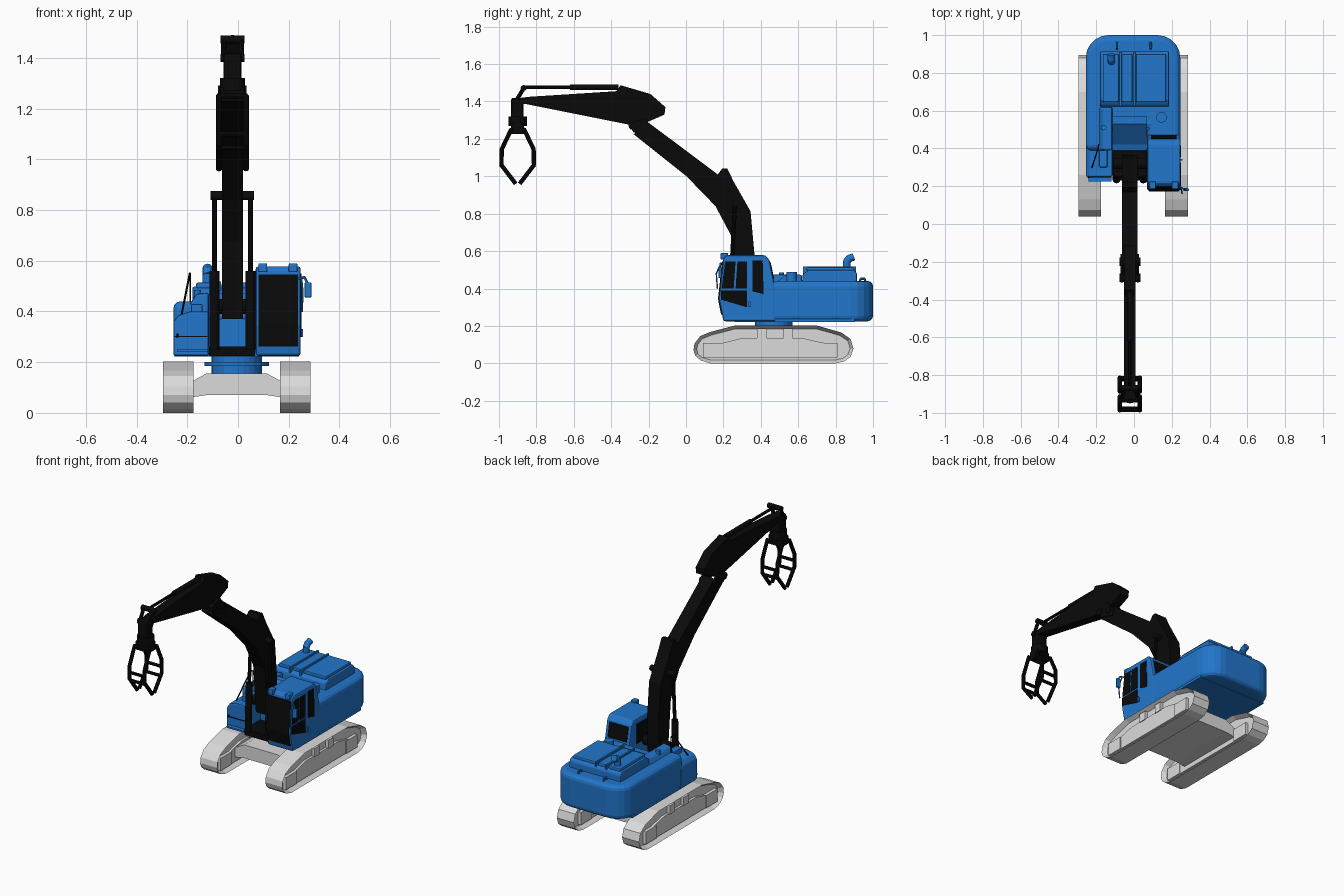
import bpy, bmesh, math
from mathutils import Vector, Matrix

if "Cube" in bpy.data.objects:
    bpy.data.objects.remove(bpy.data.objects["Cube"])


def material(name, rgb):
    m = bpy.data.materials.new(name)
    m.use_nodes = True
    m.diffuse_color = (*rgb, 1)
    m.node_tree.nodes["Principled BSDF"].inputs["Base Color"].default_value = (*rgb, 1)
    return m


BLUE = material("body blue", (0.016, 0.18, 0.6))
BLACK = material("arm black", (0.003, 0.003, 0.003))
GREY = material("track grey", (0.72, 0.71, 0.71))
AXES = {"x": lambda p, a: (a, p[0], p[1]),
        "y": lambda p, a: (p[0], a, p[1]),
        "z": lambda p, a: (p[0], p[1], a)}


def finish(name, bm, mat, bevel=0, segments=2):
    bmesh.ops.recalc_face_normals(bm, faces=bm.faces)
    me = bpy.data.meshes.new(name)
    bm.to_mesh(me)
    bm.free()
    me.materials.append(mat)
    ob = bpy.data.objects.new(name, me)
    bpy.context.collection.objects.link(ob)
    if bevel:
        mod = ob.modifiers.new("bevel", "BEVEL")
        mod.width, mod.segments = bevel, segments
        mod.limit_method, mod.angle_limit = "ANGLE", math.radians(35)
    return ob


def prism(name, pts, lo, hi, mat, axis="x", bevel=0, segments=2, recess=None):
    """Extrude a flat outline along an axis, optionally sinking both ends."""
    bm = bmesh.new()
    put = AXES[axis]
    a = [bm.verts.new(put(p, lo)) for p in pts]
    b = [bm.verts.new(put(p, hi)) for p in pts]
    ends = [bm.faces.new(a), bm.faces.new(b)]
    for i in range(len(pts)):
        j = (i + 1) % len(pts)
        bm.faces.new((a[i], a[j], b[j], b[i]))
    if recess:
        bmesh.ops.recalc_face_normals(bm, faces=bm.faces)
        for f in ends:
            bmesh.ops.inset_region(bm, faces=[f], thickness=recess[0])
            bmesh.ops.translate(bm, verts=f.verts, vec=f.normal * -recess[1])
    return finish(name, bm, mat, bevel, segments)


def box(name, x, y, z, mat, bevel=0):
    return prism(name, [(x[0], y[0]), (x[1], y[0]), (x[1], y[1]), (x[0], y[1])],
                 z[0], z[1], mat, "z", bevel)


def rod(name, path, r, mat, sides=10):
    """Chain of round bars through the path points."""
    bm = bmesh.new()
    for p, q in zip(path, path[1:]):
        p, q = Vector(p), Vector(q)
        d = q - p
        m = Matrix.Translation((p + q) / 2) @ d.to_track_quat("Z", "Y").to_matrix().to_4x4()
        bmesh.ops.create_cone(bm, cap_ends=True, segments=sides, radius1=r, radius2=r,
                              depth=d.length + r * 0.5 * (len(path) > 2), matrix=m)
    return finish(name, bm, mat)


# Tracks with sunken sides and roller frames
track = [(.04, .07), (.045, .105), (.075, .145), (.13, .168), (.26, .202), (.7, .202),
         (.83, .165), (.88, .13), (.895, .08), (.88, .035), (.845, .01), (.8, 0),
         (.13, 0), (.08, .015), (.05, .04)]
beam = [(.16, .03), (.78, .03), (.78, .1), (.62, .135), (.3, .135), (.16, .1)]
for side, cx in (("left", .225), ("right", -.235)):
    prism(side + "_track", track, cx - .06, cx + .06, GREY, recess=(.018, .03))
    prism(side + "_roller_frame", beam, cx - .045, cx + .045, GREY)
    for end, y in (("front", .09), ("rear", .7)):
        box(f"{side}_{end}_track_block", (cx - .05, cx + .05), (y, y + .11), (.03, .11), GREY)
    for i in range(2):
        box(f"{side}_carrier_{i}", (cx - .05, cx + .05), (.38 + .14 * i, .43 + .14 * i),
            (.13, .185), GREY)

# Undercarriage and swing ring
prism("undercarriage", [(-.19, .06), (-.125, .07), (.115, .07), (.18, .06), (.18, .12),
                        (.115, .155), (-.125, .155), (-.19, .12)], .24, .7, GREY, "y")
for name, r, z0, z1 in (("swing_drum", .1, .15, .23), ("swing_flange", .128, .185, .2)):
    rod(name, [(-.005, .47, z0), (-.005, .47, z1)], r, BLUE, 24)

# Main housing: rounded rear corners, notch for the arm
R = .12
rear = []
for cx, start in ((.245 - R, 0), (-.255 + R, 90)):
    for k in range(6):
        t = math.radians(start + 18 * k)
        rear.append((cx + R * math.cos(t), 1 - R + R * math.sin(t)))
plan = [(.245, .4)] + rear + [(-.255, .39), (-.115, .39), (-.115, .5), (.07, .5), (.07, .4)]
prism("housing", plan, .225, .44, BLUE, "z", .028, 3)
box("housing_floor", (-.25, .24), (.26, .9), (.222, .245), BLUE)
prism("arm_well", [(.39, .225), (.57, .225), (.57, .47), (.53, .47), (.42, .38), (.39, .37)],
      -.115, .07, BLUE)

# Front deck beside the arm
prism("front_deck", [(-.255, .225), (-.115, .225), (-.115, .4), (-.19, .4), (-.235, .385),
                     (-.255, .36)], .25, .42, BLUE, "y", .008)
prism("deck_cover", [(-.245, .36), (-.115, .36), (-.115, .475), (-.165, .47), (-.19, .43),
                     (-.235, .41)], .39, .62, BLUE, "y", .01)
box("deck_locker", (-.185, -.14), (.3, .42), (.37, .43), BLUE, .006)
box("deck_step", (-.24, -.12), (.225, .26), (.24, .25), BLUE)
box("deck_seam", (-.25, -.12), (.246, .25), (.3, .304), BLACK)
rod("deck_handrail", [(-.24, .245, .3), (-.19, .4, .55), (-.188, .42, .54),
                      (-.188, .42, .42)], .004, BLACK, 6)

# Engine hood, exhaust, filler cap and lifting eyes
prism("engine_hood", [(.62, .43), (.625, .48), (.655, .498), (.9, .498), (.915, .48),
                      (.915, .43)], -.18, .185, BLUE, bevel=.008)
for i, (x0, x1) in enumerate(((-.165, -.08), (-.065, -.008), (.01, .17))):
    box(f"hood_panel_{i}", (x0, x1), (.645, .9), (.49, .514), BLUE, .007)
for i, x in enumerate((-.072, .002)):
    box(f"hood_rib_{i}", (x - .005, x + .005), (.625, .91), (.48, .518), BLUE)
rod("exhaust", [(-.12, .86, .49), (-.12, .86, .545), (-.12, .872, .56), (-.12, .893, .568)],
    .02, BLUE, 12)
rod("filler_cap", [(.145, .565, .43), (.145, .565, .488)], .028, BLUE, 16)
rod("small_cap", [(-.16, .51, .43), (-.16, .51, .485)], .014, BLUE, 12)
for i, x in enumerate((-.09, .088)):
    rod(f"lifting_eye_{i}", [(x, .925, .43), (x, .935, .452), (x, .955, .452), (x, .965, .42)],
        .006, BLUE, 8)

# Cab with glazing
prism("cab", [(.2, .225), (.176, .345), (.2, .56), (.215, .578), (.425, .578), (.447, .55),
              (.478, .4), (.478, .225)], .07, .247, BLUE, bevel=.01)
prism("windshield", [(.187, .262), (.171, .345), (.193, .545), (.2, .545), (.178, .345),
                     (.194, .262)], .08, .236, BLACK)
panes = {"front": [(.19, .4), (.255, .4), (.265, .545), (.21, .545)],
         "middle": [(.265, .4), (.325, .4), (.325, .545), (.275, .545)],
         "lower": [(.188, .39), (.325, .39), (.325, .3), (.188, .34)],
         "back": [(.355, .385), (.415, .37), (.41, .55), (.355, .55)]}
for name, pts in panes.items():
    prism(name + "_door_pane", pts, .244, .25, BLACK)
prism("cab_inner_pane", [(.22, .42), (.4, .42), (.4, .545), (.23, .545)], .067, .073, BLACK)
prism("cab_rear_pane", [(.472, .45), (.453, .54), (.447, .54), (.466, .45)], .09, .225, BLACK)
for i, x in enumerate((.08, .2)):
    box(f"cab_light_{i}", (x, x + .035), (.185, .225), (.555, .59), BLUE, .005)
rod("mirror_arm", [(.24, .2, .53), (.262, .185, .535), (.275, .18, .51)], .005, BLUE, 6)
box("mirror", (.262, .29), (.174, .19), (.455, .515), BLUE, .005)
rod("cab_grab_rail", [(.25, .185, .53), (.255, .162, .48), (.252, .168, .4)], .004, BLUE, 6)
box("door_handle", (.247, .257), (.335, .345), (.3, .33), BLUE)

# Boom, its foot and lift cylinders
C = -.022
prism("boom", [(.27, .37), (.25, .6), (.243, .68), (.158, .84), (.003, 1), (-.28, 1.225),
               (-.195, 1.283), (.17, 1.01), (.195, 1.043), (.22, 1.043), (.254, .973),
               (.345, .813), (.366, .583), (.36, .37)], C - .041, C + .041, BLACK)
box("boom_floor", (-.115, .068), (.23, .4), (.225, .262), BLACK)
rod("boom_foot_pin", [(-.11, .32, .42), (.065, .32, .42)], .03, BLACK, 12)
rod("lift_crossbar", [(C - .086, .262, .857), (C + .086, .262, .857)], .018, BLACK, 12)
for side, s in (("left", 1), ("right", -1)):
    x = C + s * .071
    rod(side + "_lift_rod", [(x, .262, .857), (x, .245, .54)], .011, BLACK)
    rod(side + "_lift_cylinder", [(x, .246, .56), (x, .235, .25)], .02, BLACK, 12)

# Stick, elbow and bucket cylinder
prism("stick", [(-.115, 1.33), (-.11, 1.37), (-.19, 1.44), (-.35, 1.487), (-.372, 1.455),
                (-.84, 1.425), (-.92, 1.415), (-.92, 1.385), (-.86, 1.387), (-.3, 1.275),
                (-.195, 1.295)], C - .031, C + .031, BLACK)
for i, (y, z) in enumerate(((-.285, 1.27), (-.2, 1.25))):
    rod(f"elbow_pin_{i}", [(C - .056, y, z), (C + .056, y, z)], .022, BLACK, 12)
for side, s in (("left", 1), ("right", -1)):
    x = C + s * .043
    prism(side + "_elbow_plate", [(-.31, 1.28), (-.28, 1.235), (-.17, 1.2), (-.16, 1.24),
                                  (-.22, 1.31)], x - .006, x + .006, BLACK)
    rod(side + "_tip_link", [(C + s * .035, -.865, 1.476), (C + s * .035, -.91, 1.4)],
        .011, BLACK)
rod("tip_cylinder", [(C, -.36, 1.476), (C, -.62, 1.476)], .015, BLACK, 12)
rod("tip_rod", [(C, -.6, 1.476), (C, -.87, 1.476)], .009, BLACK)
for i, (y, z) in enumerate(((-.868, 1.472), (-.905, 1.4))):
    rod(f"tip_pin_{i}", [(C - .048, y, z), (C + .048, y, z)], .016, BLACK, 12)

# Grapple: hanger, rotator and two paired claws
G = -.9
box("grapple_hanger", (C - .035, C + .035), (G - .035, G + .03), (1.3, 1.42), BLACK, .012)
rod("grapple_rotator", [(C, G, 1.27), (C, G, 1.32)], .05, BLACK, 14)
box("grapple_head", (C - .05, C + .05), (G - .035, G + .035), (1.225, 1.285), BLACK, .008)
for name, s in (("front", -1), ("rear", 1)):
    for side, t in (("left", 1), ("right", -1)):
        x = C + t * .053
        rod(f"{name}_{side}_claw", [(x, G + s * .035, 1.25), (x, G + s * .085, 1.145),
                                    (x, G + s * .087, 1.06), (x, G + s * .012, .962)],
            .0115, BLACK, 8)
    for i, (d, z) in enumerate(((.035, 1.25), (.086, 1.1), (.075, 1.045))):
        rod(f"{name}_claw_bar_{i}", [(C - .06, G + s * d, z), (C + .06, G + s * d, z)],
            .01, BLACK, 8)
